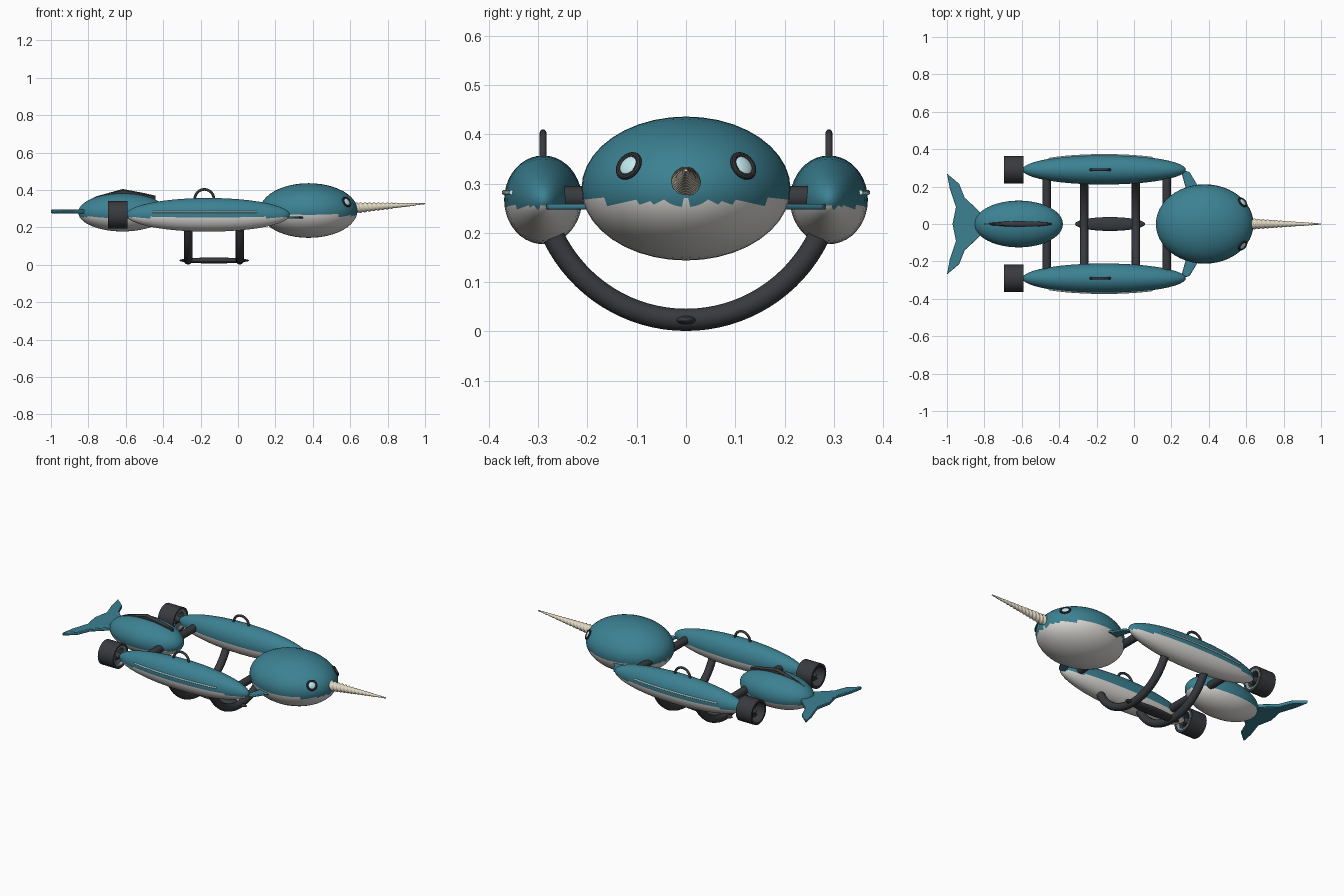
import bpy, bmesh, math
from mathutils import Matrix, Vector

if "Cube" in bpy.data.objects:
    bpy.data.objects.remove(bpy.data.objects["Cube"])


def material(name, rgb):
    m = bpy.data.materials.new(name)
    m.diffuse_color = (*rgb, 1)
    m.use_nodes = True
    m.node_tree.nodes["Principled BSDF"].inputs["Base Color"].default_value = m.diffuse_color
    return m


TEAL = material("teal", (0.045, 0.22, 0.29))
BELLY = material("belly", (0.72, 0.71, 0.68))
DARK = material("dark", (0.04, 0.042, 0.048))
CREAM = material("cream", (0.75, 0.69, 0.55))
GLOW = material("pale_blue", (0.55, 0.83, 0.87))


def finish(bm, name, mats, angle=35):
    bmesh.ops.recalc_face_normals(bm, faces=bm.faces[:])
    me = bpy.data.meshes.new(name)
    bm.to_mesh(me)
    bm.free()
    for m in mats:
        me.materials.append(m)
    ob = bpy.data.objects.new(name, me)
    bpy.context.collection.objects.link(ob)
    bpy.ops.object.select_all(action='DESELECT')
    ob.select_set(True)
    bpy.context.view_layer.objects.active = ob
    bpy.ops.object.shade_smooth_by_angle(angle=math.radians(angle))
    return ob


def ellipsoid(name, c, r, mats, split=None):
    # Sphere with its poles along x; faces below split get the belly colour
    bm = bmesh.new()
    bmesh.ops.create_uvsphere(bm, u_segments=40, v_segments=24, radius=1)
    bmesh.ops.transform(bm, matrix=Matrix.Translation(c) @ Matrix.Diagonal((*r, 1))
                        @ Matrix.Rotation(math.pi / 2, 4, 'Y'), verts=bm.verts)
    if split is not None:
        for f in bm.faces:
            f.material_index = int(f.calc_center_median().z < split)
    return finish(bm, name, mats)


def tube(name, pts, radius, mat):
    cu = bpy.data.curves.new(name, 'CURVE')
    cu.dimensions = '3D'
    cu.bevel_depth, cu.bevel_resolution, cu.use_fill_caps = radius, 4, True
    sp = cu.splines.new('POLY')
    sp.points.add(len(pts) - 1)
    for p, co in zip(sp.points, pts):
        p.co = (*co, 1)
    sp.use_smooth = True
    cu.materials.append(mat)
    ob = bpy.data.objects.new(name, cu)
    bpy.context.collection.objects.link(ob)


def lathe(name, profile, matrix, mat, n=32):
    # Closed (radius, height) profile spun around local z, then placed
    bm = bmesh.new()
    rings = [[bm.verts.new(matrix @ Vector((r * math.cos(2 * math.pi * i / n),
              r * math.sin(2 * math.pi * i / n), h))) for i in range(n)] for r, h in profile]
    for a, b in zip(rings, rings[1:] + rings[:1]):
        for i in range(n):
            j = (i + 1) % n
            bm.faces.new((a[i], a[j], b[j], b[i]))
    return finish(bm, name, [mat])


def ring(name, major, minor, matrix, mat):
    prof = [(major + minor * math.cos(k * math.pi / 5), minor * math.sin(k * math.pi / 5))
            for k in range(10)]
    return lathe(name, prof, matrix, mat)


def plate(name, outline, z, thick, mat):
    bm = bmesh.new()
    f = bm.faces.new([bm.verts.new((x, y, z - thick / 2)) for x, y in outline])
    g = bmesh.ops.extrude_face_region(bm, geom=[f])
    bmesh.ops.translate(bm, vec=(0, 0, thick),
                        verts=[v for v in g["geom"] if isinstance(v, bmesh.types.BMVert)])
    ob = finish(bm, name, [mat])
    bev = ob.modifiers.new("soft_edge", 'BEVEL')
    bev.width, bev.segments = 0.004, 2


# Head, tail body and keel
ellipsoid("head", (0.378, 0, 0.29), (0.261, 0.212, 0.146), [TEAL, BELLY], 0.262)
ellipsoid("tail_body", (-0.617, 0, 0.28), (0.237, 0.125, 0.102), [TEAL, BELLY], 0.255)
ellipsoid("keel", (-0.128, 0, 0.023), (0.187, 0.037, 0.016), [DARK])

# Spiral horn: two twisted threads on a tapering cone
bm = bmesh.new()
prev, steps, n = None, 110, 24
for k in range(steps + 1):
    t = k / steps
    r = 0.025 * (1 - t) + 0.003
    cur = []
    for i in range(n):
        a = 2 * math.pi * i / n
        rr = r * (1 + 0.12 * math.cos(2 * (a - t * 2 * math.pi * 8)))
        cur.append(bm.verts.new((0.62 + 0.38 * t, rr * math.cos(a),
                                 0.303 + 0.024 * t + rr * math.sin(a))))
    if prev:
        for i in range(n):
            j = (i + 1) % n
            bm.faces.new((prev[i], prev[j], cur[j], cur[i]))
    else:
        bm.faces.new(cur)
    prev = cur
bm.faces.new(prev)
finish(bm, "horn", [CREAM], 50)

# Tail fluke
half = [(-0.80, 0.04), (-0.845, 0.085), (-0.905, 0.14), (-0.935, 0.215), (-1.0, 0.27),
        (-0.985, 0.19), (-0.952, 0.09)]
plate("tail_fluke", half + [(-0.97, 0)] + [(x, -y) for x, y in reversed(half)],
      0.285, 0.02, TEAL)

# Dorsal ridge: lens-shaped plan with a raised crest
bm = bmesh.new()
prof = [(-0.80, 0.345, 0.003), (-0.757, 0.366, 0.009), (-0.617, 0.405, 0.016),
        (-0.50, 0.383, 0.012), (-0.44, 0.369, 0.004)]
secs = [[bm.verts.new((x, s * w, h)) for s, h in
         ((-1, 0.31), (-1, z - 0.006), (-0.4, z), (0.4, z), (1, z - 0.006), (1, 0.31))]
        for x, z, w in prof]
for a, b in zip(secs, secs[1:]):
    for i in range(6):
        bm.faces.new((a[i], a[(i + 1) % 6], b[(i + 1) % 6], b[i]))
bm.faces.new(secs[0])
bm.faces.new(secs[-1])
finish(bm, "dorsal_ridge", [DARK])

# Straight cross struts and curved under-hoops
for x, z, tag in ((-0.467, 0.27, "rear"), (0.175, 0.272, "front")):
    tube(tag + "_strut", [(x, -0.27, z), (x, 0.27, z)], 0.023, DARK)
for x, tag in ((-0.267, "rear"), (0.01, "front")):
    arc = [math.radians(-64 + 128 * k / 32) for k in range(33)]
    tube(tag + "_hoop", [(x, 0.299 * math.sin(a), 0.3225 - 0.299 * math.cos(a))
                         for a in arc], 0.0225, DARK)

to_x = Matrix.Rotation(math.pi / 2, 4, 'Y')
for s, side in ((-1, "right"), (1, "left")):
    # Side pod with handle and light strip
    y = 0.29 * s
    ellipsoid(side + "_pod", (-0.16, y, 0.267), (0.437, 0.079, 0.09), [TEAL, BELLY], 0.252)
    arc = [math.pi * k / 16 for k in range(17)]
    tube(side + "_handle", [(-0.18, y, 0.335)] and
         [(-0.18 + 0.051 * math.cos(a), y, 0.352 + 0.051 * math.sin(a)) for a in arc],
         0.007, DARK)
    strip = [-0.457 + 0.557 * k / 12 for k in range(13)]
    tube(side + "_light_strip",
         [(x, s * (0.292 + 0.077 * math.sqrt(1 - ((x + 0.16) / 0.437) ** 2)), 0.282)
          for x in strip], 0.005, GLOW)

    # Ducted thruster
    place = Matrix.Translation((-0.695, y, 0.267)) @ to_x
    lathe(side + "_duct", [(0.073, 0), (0.073, 0.104), (0.060, 0.104), (0.060, 0)], place, DARK)
    ring(side + "_duct_glow", 0.055, 0.009, Matrix.Translation((-0.60, y, 0.267)) @ to_x, GLOW)
    ellipsoid(side + "_hub", (-0.63, y, 0.267), (0.05, 0.02, 0.02), [DARK])
    bm = bmesh.new()
    for k in range(5):
        m = (Matrix.Translation((-0.645, y, 0.267)) @ Matrix.Rotation(k * 2 * math.pi / 5, 4, 'X')
             @ Matrix.Translation((0, 0, 0.036)) @ Matrix.Rotation(math.radians(35), 4, 'Z')
             @ Matrix.Diagonal((0.006, 0.028, 0.05, 1)))
        bmesh.ops.create_cube(bm, size=1, matrix=m)
    finish(bm, side + "_propeller", [DARK])

    # Pectoral fin
    plate(side + "_fin", [(px, s * py) for px, py in
          ((0.40, 0.15), (0.335, 0.215), (0.297, 0.278), (0.275, 0.284), (0.254, 0.274),
           (0.27, 0.215), (0.29, 0.15))], 0.253, 0.012, TEAL)

    # Eye: dark bezel round a pale lens, facing along the head surface
    nrm = Vector((2.99, 2.6 * s, 2.14)).normalized()
    at = Vector((0.58, 0.115 * s, 0.335))
    rot = nrm.to_track_quat('Z', 'Y').to_matrix().to_4x4()
    ring(side + "_eye_bezel", 0.025, 0.006, Matrix.Translation(at + nrm * 0.002) @ rot, DARK)
    bm = bmesh.new()
    bmesh.ops.create_uvsphere(bm, u_segments=24, v_segments=12, radius=0.023,
                              matrix=Matrix.Translation(at) @ rot @ Matrix.Diagonal((1, 1, 0.4, 1)))
    finish(bm, side + "_eye_lens", [GLOW])
